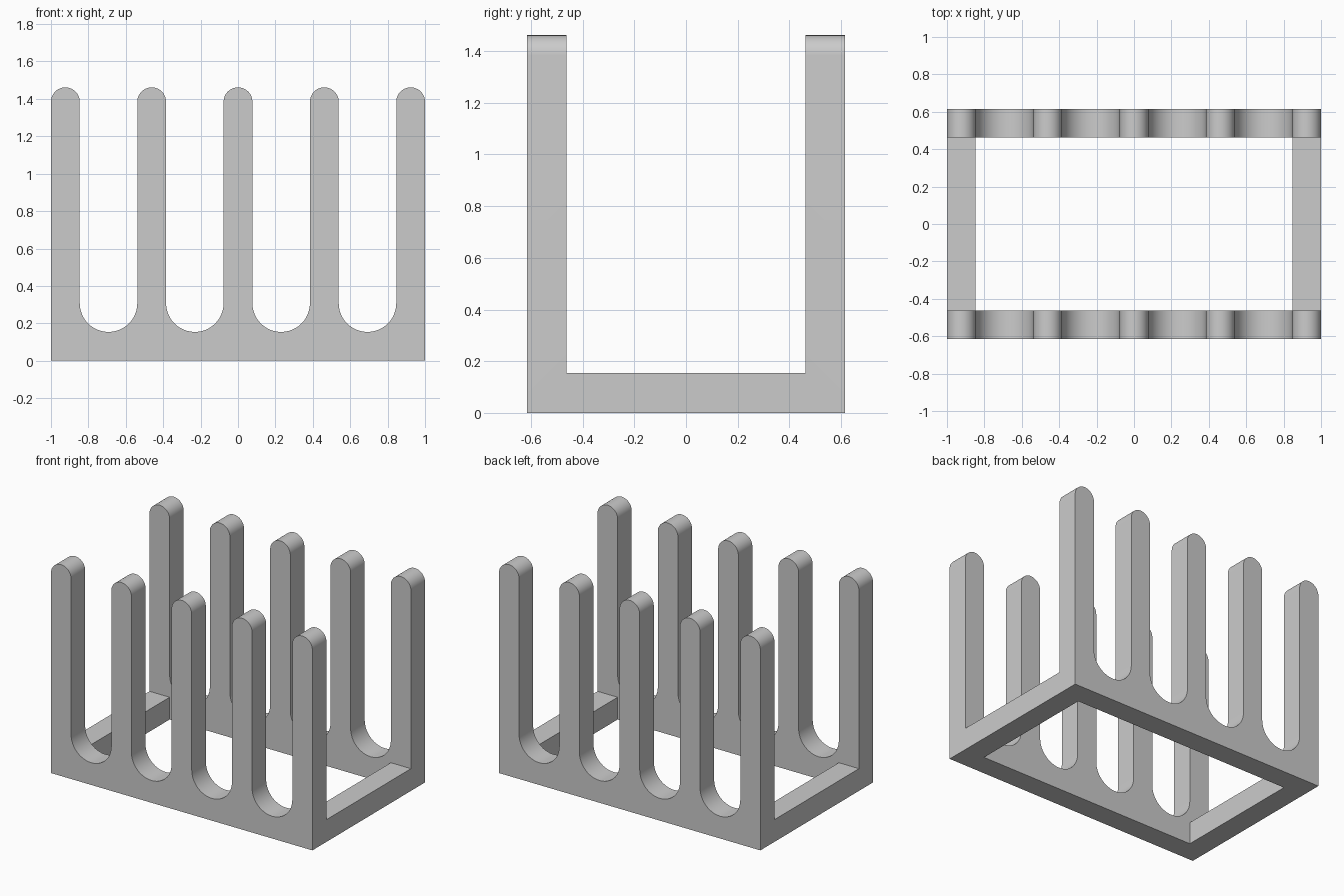
import bpy
import bmesh
from math import sin, cos, pi, radians

if "Cube" in bpy.data.objects:
    bpy.data.objects.remove(bpy.data.objects["Cube"], do_unlink=True)

U = 1 / 13                 # module: a prong is 2 U wide, a slot 4 U wide
HALF_W, HALF_D = 13 * U, 8 * U
PRONGS, PITCH = 5, 6 * U
TIP_Z, SLOT_Z = 18 * U, 4 * U
STEPS = 24


def arc(cx, cz, r, start, end):
    angles = [start + (end - start) * i / STEPS for i in range(STEPS + 1)]
    return [(cx + r * cos(a), cz + r * sin(a)) for a in angles]


def prism(name, outline, half_depth):
    """Extrude an x-z outline symmetrically along y."""
    bm = bmesh.new()
    face = bm.faces.new([bm.verts.new((x, -half_depth, z)) for x, z in outline])
    extruded = bmesh.ops.extrude_face_region(bm, geom=[face])["geom"]
    verts = [g for g in extruded if isinstance(g, bmesh.types.BMVert)]
    bmesh.ops.translate(bm, verts=verts, vec=(0, 2 * half_depth, 0))
    bmesh.ops.recalc_face_normals(bm, faces=bm.faces)
    mesh = bpy.data.meshes.new(name)
    bm.to_mesh(mesh)
    bm.free()
    obj = bpy.data.objects.new(name, mesh)
    bpy.context.collection.objects.link(obj)
    return obj


def box_outline(half_x, z0, z1):
    return [(-half_x, z0), (half_x, z0), (half_x, z1), (-half_x, z1)]


# Comb outline: flat base, round prong tips and round slot bottoms
outline = [(HALF_W, 0), (-HALF_W, 0)]
for i in range(PRONGS):
    x = (i - (PRONGS - 1) / 2) * PITCH
    outline += arc(x, TIP_Z, U, pi, 0)
    if i < PRONGS - 1:
        outline += arc(x + PITCH / 2, SLOT_Z, 2 * U, pi, 2 * pi)
rack = prism("rack", outline, HALF_D)

# Hollow out the middle: open floor first, then the space above the side rails
cutters = [
    prism("floor_cutter", box_outline(HALF_W - 2 * U, -1, 2), HALF_D - 2 * U),
    prism("upper_cutter", box_outline(2, 2 * U, 2), HALF_D - 2 * U),
]
bpy.context.view_layer.objects.active = rack
for cutter in cutters:
    cutter.hide_render = True
    mod = rack.modifiers.new(cutter.name, "BOOLEAN")
    mod.operation = "DIFFERENCE"
    mod.solver = "EXACT"
    mod.object = cutter
    bpy.ops.object.modifier_apply(modifier=mod.name)
for cutter in cutters:
    bpy.data.objects.remove(cutter, do_unlink=True)

# Plain grey throughout
grey = bpy.data.materials.new("light_grey")
grey.use_nodes = True
color = (0.6, 0.6, 0.6, 1)
grey.diffuse_color = color
grey.node_tree.nodes["Principled BSDF"].inputs["Base Color"].default_value = color
rack.data.materials.clear()
rack.data.materials.append(grey)

# Smooth the rounded tips and slots, keep the corners crisp
bpy.ops.object.select_all(action="DESELECT")
rack.select_set(True)
bpy.ops.object.shade_smooth_by_angle(angle=radians(30))
